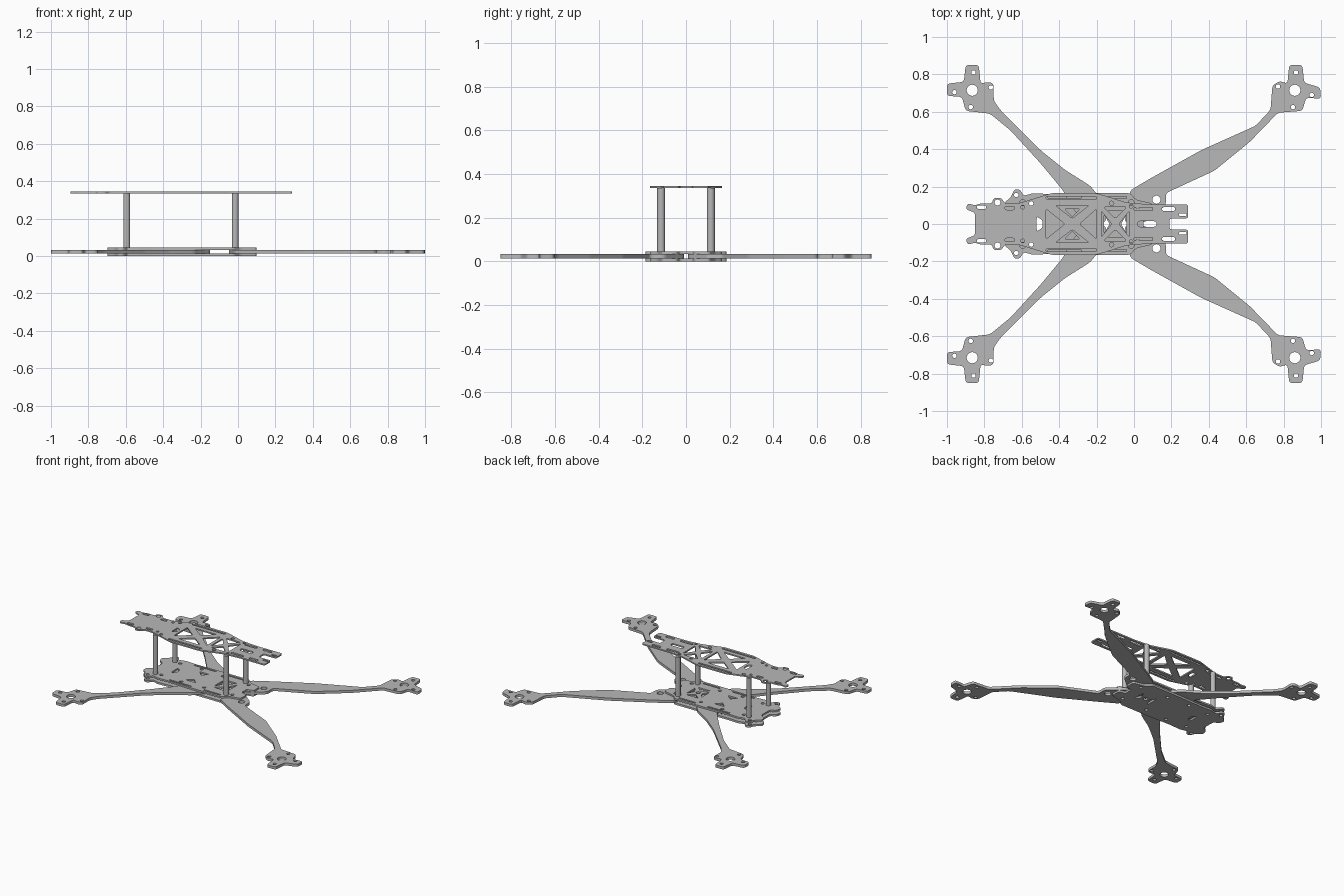
import bpy
import bmesh
from math import cos, sin, tau
from mathutils import Vector

# All plan dimensions are in hundredths of a unit.
UNIT = 0.01

default_cube = bpy.data.objects.get("Cube")
if default_cube:
    bpy.data.objects.remove(default_cube, do_unlink=True)

grey = bpy.data.materials.new("plain grey")
grey.use_nodes = True
colour = (0.48, 0.48, 0.48, 1)
grey.diffuse_color = colour
grey.node_tree.nodes["Principled BSDF"].inputs["Base Color"].default_value = colour


def rounded(points, radius, steps=4):
    """Round every corner of a closed outline."""
    corners = [Vector(point) for point in points]
    path = []
    for index, corner in enumerate(corners):
        to_last = corners[index - 1] - corner
        to_next = corners[(index + 1) % len(corners)] - corner
        start = corner + to_last.normalized() * min(radius, to_last.length * 0.45)
        end = corner + to_next.normalized() * min(radius, to_next.length * 0.45)
        for step in range(steps + 1):
            t = step / steps
            path.append(start.lerp(corner, t).lerp(corner.lerp(end, t), t))
    return path


def circle(x, y, radius, sides=16):
    return [Vector((x + radius * cos(tau * i / sides), y + radius * sin(tau * i / sides)))
            for i in range(sides)]


def slot(left, right, y, width):
    half = width / 2
    return rounded([(left, y - half), (right, y - half), (right, y + half), (left, y + half)], half)


def flipped(path):
    return [Vector((point[0], -point[1])) for point in path]


def both_sides(paths):
    return paths + [flipped(path) for path in paths]


def symmetric(half_outline, radius):
    """Close a half outline by mirroring it across the centre line."""
    return rounded(half_outline + [(x, -y) for x, y in reversed(half_outline)], radius)


def plate(name, outline, holes, bottom, top):
    """Cut a flat sheet with openings from a filled planar curve."""
    curve = bpy.data.curves.new(name + "_profile", "CURVE")
    curve.dimensions = "2D"
    curve.fill_mode = "BOTH"
    curve.extrude = (top - bottom) / 2
    for path in [outline] + holes:
        spline = curve.splines.new("POLY")
        spline.points.add(len(path) - 1)
        for target, point in zip(spline.points, path):
            target.co = (point[0] * UNIT, point[1] * UNIT, 0, 1)
        spline.use_cyclic_u = True
    helper = bpy.data.objects.new(name + "_helper", curve)
    bpy.context.collection.objects.link(helper)
    bpy.context.view_layer.update()
    graph = bpy.context.evaluated_depsgraph_get()
    mesh = bpy.data.meshes.new_from_object(helper.evaluated_get(graph))
    bpy.data.objects.remove(helper, do_unlink=True)
    bm = bmesh.new()
    bm.from_mesh(mesh)
    bmesh.ops.remove_doubles(bm, verts=bm.verts, dist=UNIT / 100)
    bmesh.ops.recalc_face_normals(bm, faces=bm.faces)
    for face in bm.faces:
        face.smooth = False
    bm.to_mesh(mesh)
    bm.free()
    mesh.materials.clear()
    mesh.materials.append(grey)
    sheet = bpy.data.objects.new(name, mesh)
    sheet.location.z = (top + bottom) / 2
    bpy.context.collection.objects.link(sheet)


# Layer heights, from the ground up
BASE, ARM_LOW, ARM_HIGH, DECK, ROOF_LOW, ROOF = 0, 0.014, 0.033, 0.045, 0.335, 0.345

# Top plate: notched ends, side lugs and a truss of triangular openings
top_half = [(-85, 6), (-90, 8), (-89, 11), (-85, 10), (-82, 11), (-76, 11), (-75, 14),
            (-71, 14), (-69, 11), (-62, 11), (-44, 16.5), (-20, 16.5), (-4, 11.5),
            (8, 10.5), (29, 10.5), (29, 3), (19, 3)]
top_pairs = [
    circle(-73, 11.5, 1.6), circle(-59.5, 9, 1), circle(-55, 11, 1.2),
    circle(-12, 11, 1.2), circle(-1.5, 9.5, 1),
    slot(-84, -79, 9, 1.8), slot(-69, -64, 8.5, 1.8), slot(-47, -20, 14, 1.4),
    slot(0, 10, 8, 1.8), slot(15, 22, 8, 2), slot(24, 28, 5, 1.4),
    rounded([(-42, 10), (-24, 10), (-33, 3)], 1),
    rounded([(-16, 9), (-4, 9), (-10, 3)], 1),
]
top_centre = [
    rounded([(-52, 4), (-49, 2), (-49, -2), (-52, -4)], 1),
    rounded([(-47, 8), (-37, 0), (-47, -8)], 1),
    rounded([(-20, 8), (-29, 0), (-20, -8)], 1),
    rounded([(-17.5, 7), (-12, 0), (-17.5, -7)], 1),
    rounded([(-2.5, 7), (-8, 0), (-2.5, -7)], 1),
    slot(2, 12, 0, 3),
]
plate("top_plate", symmetric(top_half, 1.5), both_sides(top_pairs) + top_centre, ROOF_LOW, ROOF)

# Two body plates that clamp the arms
body_half = [(-65, 5), (-69, 7), (-70, 11), (-66, 14), (-64, 18.5), (-61, 18.5), (-59, 15),
             (-54, 16.5), (-46, 16), (-24, 16.5), (-2, 16.5), (1, 13), (10, 11), (10, 4), (5, 3)]
body_outline = symmetric(body_half, 1.5)
screw_holes = [circle(x, y, 1.2) for x, y in
               [(-63, 15.5), (-55, 11), (-38, 12), (-20, 11), (2, 9.5)]]
deck_pairs = [slot(-18, -4, 14.2, 1.2), slot(-46, -28, 14.4, 1),
              rounded([(-37, 8), (-29, 8), (-33, 4)], 0.8),
              rounded([(-15, 7), (-5, 7), (-10, 3)], 0.8)]
deck_centre = [rounded([(-52, 4), (-49, 2), (-49, -2), (-52, -4)], 1), circle(-10, 0, 1.6),
               rounded([(-16, 5), (-13, 0), (-16, -5)], 0.8),
               rounded([(-4, 5), (-7, 0), (-4, -5)], 0.8)]
plate("middle_plate", body_outline, both_sides(screw_holes + deck_pairs) + deck_centre,
      ARM_HIGH, DECK)
plate("bottom_plate", body_outline, both_sides(screw_holes) + deck_centre, BASE, ARM_LOW)

# Arms with lugged motor mounts: one outline for each end, mirrored to the other side
arm_shapes = {
    "plus_x": (
        [(83, 85), (90, 85), (91, 75.5), (99.5, 73), (100, 67), (92, 67.5), (90, 60.5),
         (77, 59.5), (62, 44), (43, 28.5), (17, 16.5), (17, 10), (6, 1), (-5, 1),
         (-2, 18), (9, 24.5), (36, 39.5), (65, 52.5), (73, 61), (74, 74), (78, 76.5), (82, 75)],
        [(86, 71.5, 3), (86.6, 81, 1.2), (95, 69, 1.2), (77, 73.5, 1.2), (85, 62.5, 1.2),
         (12, 13, 2.2), (2, 9.5, 1.2)]),
    "minus_x": (
        [(-90, 85), (-83, 85), (-82, 75), (-78, 76), (-75, 75), (-75, 66), (-71.5, 61),
         (-50, 39.5), (-37, 29), (-23.5, 20.5), (-15, 10), (-15, 1), (-27, 1), (-34, 10),
         (-38, 18), (-50, 32.5), (-66, 50), (-77, 59), (-90, 60.5), (-92, 68),
         (-100, 68.5), (-100, 75), (-91, 76)],
        [(-86.5, 71.5, 3), (-85.8, 81, 1.2), (-96, 70.5, 1.2), (-76.5, 73, 1.2),
         (-87.3, 62.5, 1.2), (-20, 11, 1.2)]),
}
for end, (outline, holes) in arm_shapes.items():
    shape = rounded(outline, 1.8)
    bores = [circle(*hole) for hole in holes]
    plate("back_arm_" + end, shape, bores, ARM_LOW, ARM_HIGH)
    plate("front_arm_" + end, flipped(shape), [flipped(bore) for bore in bores], ARM_LOW, ARM_HIGH)

# Round standoffs between the middle and top plates
for x in (-0.595, -0.015):
    for y in (-0.114, 0.114):
        bpy.ops.mesh.primitive_cylinder_add(vertices=20, radius=0.018, depth=ROOF_LOW - DECK,
                                            location=(x, y, (ROOF_LOW + DECK) / 2))
        standoff = bpy.context.object
        standoff.name = "standoff"
        standoff.data.materials.append(grey)
        bpy.ops.object.shade_smooth_by_angle()
